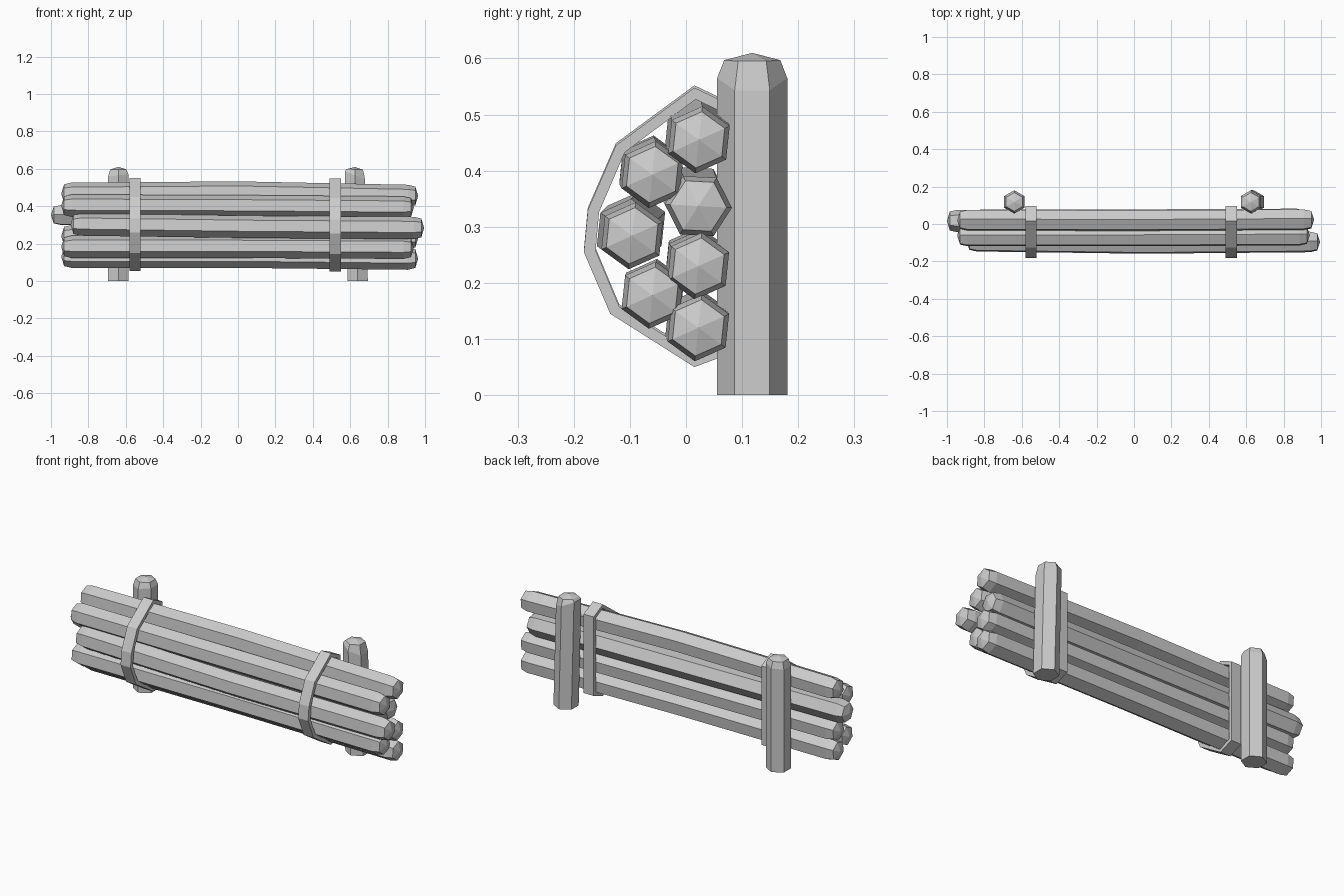
import bpy, bmesh, math

if "Cube" in bpy.data.objects:
    bpy.data.objects.remove(bpy.data.objects["Cube"])


def make_object(name, bm):
    bmesh.ops.recalc_face_normals(bm, faces=bm.faces)
    me = bpy.data.meshes.new(name)
    bm.to_mesh(me)
    bm.free()
    ob = bpy.data.objects.new(name, me)
    bpy.context.collection.objects.link(ob)
    return ob


def bridge(bm, a, b):
    n = len(a)
    for i in range(n):
        bm.faces.new((a[i], a[(i + 1) % n], b[(i + 1) % n], b[i]))


def fan(bm, ring, tip):
    v = bm.verts.new(tip)
    for i in range(len(ring)):
        bm.faces.new((ring[i], ring[(i + 1) % len(ring)], v))


def log(name, left, mid, right, x0, x1, rot, r=0.06):
    """Hexagonal pole along x, gently bowed, with chamfered pointed ends."""
    def ring(x, c, rad):
        return [bm.verts.new((x, c[0] + rad * math.cos(rot + i * math.pi / 3),
                              c[1] + rad * math.sin(rot + i * math.pi / 3)))
                for i in range(6)]
    bm = bmesh.new()
    rings = [ring(x0 + 0.015, left, r * 0.84), ring(x0 + 0.055, left, r),
             ring((x0 + x1) / 2, mid, r),
             ring(x1 - 0.055, right, r), ring(x1 - 0.015, right, r * 0.84)]
    for a, b in zip(rings, rings[1:]):
        bridge(bm, a, b)
    fan(bm, rings[0], (x0, *left))
    fan(bm, rings[-1], (x1, *right))
    return make_object(name, bm)


def post(name, xb, xt, slope):
    """Hexagonal upright with a chamfered cap; slope tilts the shoulder."""
    def ring(x, z, rad, s):
        pts = []
        for i in range(6):
            a = math.pi / 2 + i * math.pi / 3
            dx = rad * math.cos(a)
            pts.append(bm.verts.new((x + dx, 0.118 + rad * math.sin(a), z + s * dx)))
        return pts
    bm = bmesh.new()
    r = 0.0625
    rings = [ring(xb, 0, r, 0), ring(xt, 0.565, r, slope), ring(xt, 0.597, 0.05, slope * 0.1)]
    bm.faces.new(rings[0])
    for a, b in zip(rings, rings[1:]):
        bridge(bm, a, b)
    fan(bm, rings[-1], (xt, 0.118, 0.61))
    return make_object(name, bm)


def strap(name, x, dz, width=0.06):
    """Closed band wrapped round the bundle."""
    outer = [(0.095, 0.51), (0.015, 0.548), (-0.125, 0.445), (-0.175, 0.33),
             (-0.182, 0.255), (-0.135, 0.145), (0.015, 0.05), (0.095, 0.08)]
    inner = [(0.076, 0.499), (0.017, 0.527), (-0.109, 0.433), (-0.155, 0.326),
             (-0.161, 0.258), (-0.119, 0.158), (0.017, 0.071), (0.076, 0.094)]
    bm = bmesh.new()
    loops = [[bm.verts.new((x + s * width / 2, y, z + dz)) for y, z in prof]
             for s, prof in ((-1, outer), (1, outer), (1, inner), (-1, inner))]
    for i in range(4):
        bridge(bm, loops[i], loops[(i + 1) % 4])
    return make_object(name, bm)


# back column of poles
P = math.radians(24)
log("back_pole_1", (0.020, 0.467), (0.018, 0.473), (0.023, 0.455), -0.945, 0.963, P)
log("back_pole_2", (0.016, 0.353), (0.018, 0.345), (0.022, 0.337), -1.0, 0.925, math.radians(-3))
log("back_pole_3", (0.018, 0.240), (0.018, 0.235), (0.022, 0.230), -0.945, 0.963, P)
log("back_pole_4", (0.018, 0.130), (0.018, 0.130), (0.022, 0.120), -0.945, 0.963, P)
# front poles nested in the gaps
log("front_pole_1", (-0.064, 0.403), (-0.064, 0.400), (-0.060, 0.393), -0.945, 0.94, P)
log("front_pole_2", (-0.092, 0.302), (-0.104, 0.290), (-0.096, 0.284), -0.895, 0.995, P)
log("front_pole_3", (-0.058, 0.183), (-0.058, 0.183), (-0.060, 0.178), -0.945, 0.94, P)

# uprights and bindings
post("left_post", -0.64, -0.64, 0.1)
post("right_post", 0.64, 0.625, -0.4)
strap("left_strap", -0.55, 0.004)
strap("right_strap", 0.52, 0.0)
